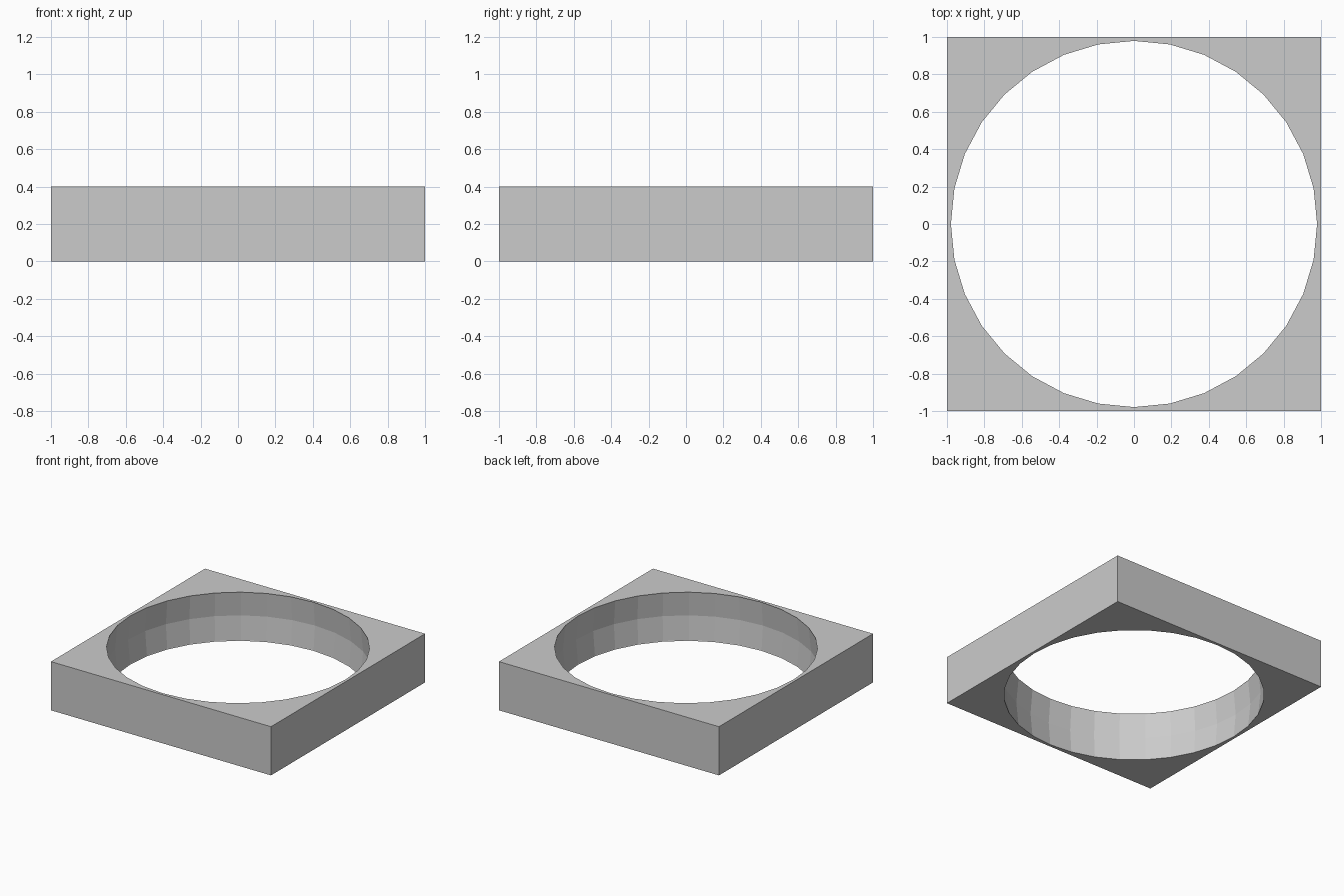
import bpy, bmesh
from math import sin, cos, pi, sqrt

if "Cube" in bpy.data.objects:
    bpy.data.objects.remove(bpy.data.objects["Cube"])

SEGMENTS = 32      # facets around the opening
HALF = 1.0         # half width of the square block
HEIGHT = 0.4


def circle(radius, z):
    return [(radius * cos(2 * pi * i / SEGMENTS), radius * sin(2 * pi * i / SEGMENTS), z)
            for i in range(SEGMENTS)]


def square(half, z):
    # circle points pushed outwards onto the square, corners included
    pts = []
    for x, y, _ in circle(1, 0):
        k = half / max(abs(x), abs(y))
        pts.append((x * k, y * k, z))
    return pts


# Closed loft: outer walls, top, spherical opening (narrow-wide-narrow), bottom
sections = [square(HALF, 0), square(HALF, HEIGHT)]
for radius, z in ((0.979, HEIGHT), (0.981, 0.395), (0.9995, 0.2), (0.981, 0.005), (0.979, 0)):
    sections.append(circle(radius, z))

bm = bmesh.new()
rings = [[bm.verts.new(p) for p in s] for s in sections]
for r, ring in enumerate(rings):
    above = rings[(r + 1) % len(rings)]
    for i in range(SEGMENTS):
        j = (i + 1) % SEGMENTS
        bm.faces.new((ring[i], ring[j], above[j], above[i]))
bmesh.ops.recalc_face_normals(bm, faces=bm.faces)

mesh = bpy.data.meshes.new("square_ring_block")
bm.to_mesh(mesh)
bm.free()
block = bpy.data.objects.new("square_ring_block", mesh)
bpy.context.collection.objects.link(block)
